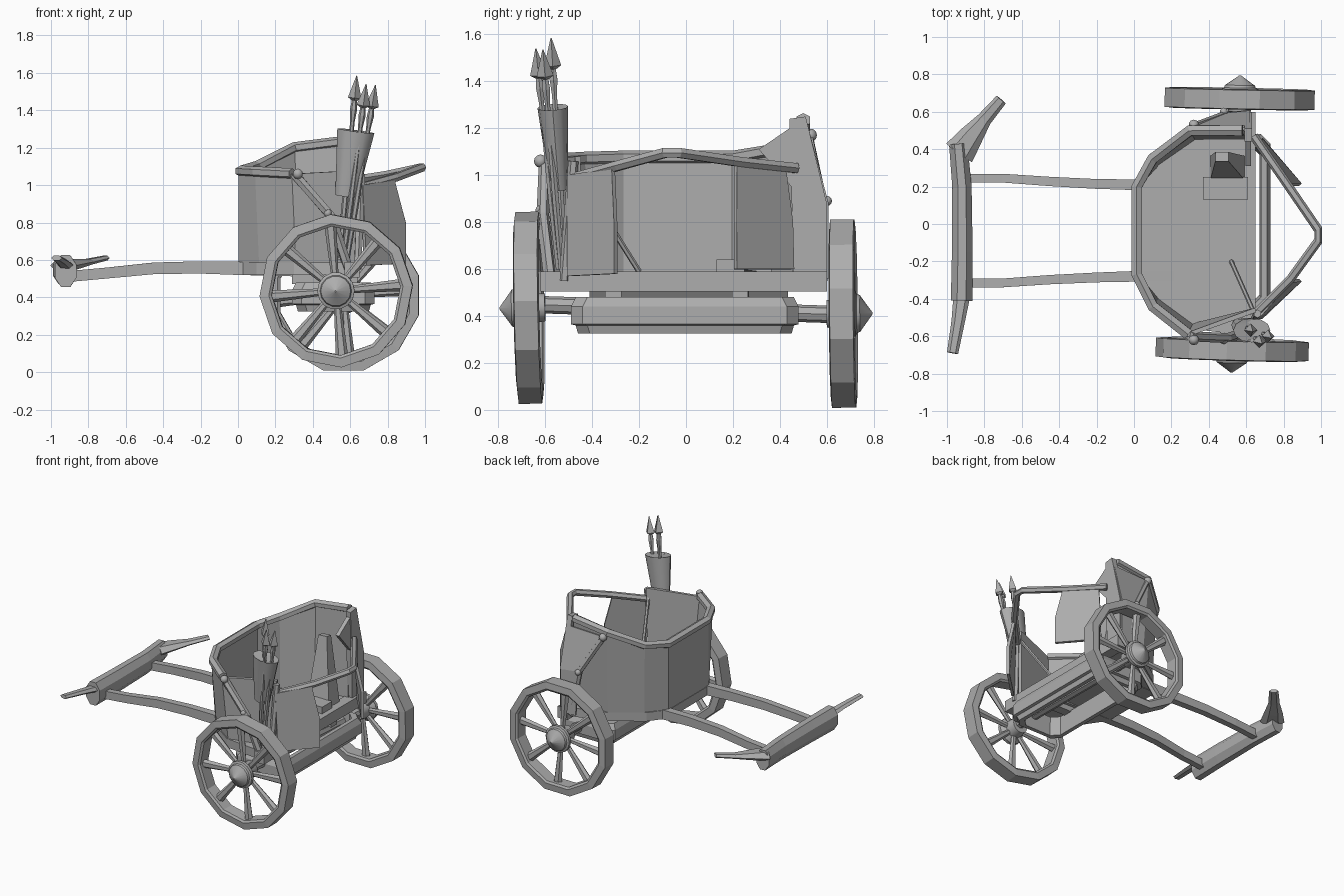
import bpy, bmesh, math
from mathutils import Vector, Matrix

cube = bpy.data.objects.get("Cube")
if cube:
    bpy.data.objects.remove(cube)

grey = bpy.data.materials.new("plain grey")
grey.use_nodes = True
grey.diffuse_color = (0.42, 0.42, 0.42, 1)
grey.node_tree.nodes["Principled BSDF"].inputs["Base Color"].default_value = (0.42, 0.42, 0.42, 1)


def finish(name, bm, smooth=False):
    bmesh.ops.recalc_face_normals(bm, faces=bm.faces)
    mesh = bpy.data.meshes.new(name)
    bm.to_mesh(mesh)
    bm.free()
    mesh.materials.append(grey)
    ob = bpy.data.objects.new(name, mesh)
    bpy.context.collection.objects.link(ob)
    if smooth:
        bpy.ops.object.select_all(action='DESELECT')
        ob.select_set(True)
        bpy.context.view_layer.objects.active = ob
        bpy.ops.object.shade_smooth_by_angle(angle=math.radians(35))
    return ob


def skin(name, loops, closed=False, smooth=False):
    """Join rings of points; a closed skin returns to its first ring, an open one is capped."""
    bm = bmesh.new()
    rings = [[bm.verts.new(p) for p in loop] for loop in loops]
    for a, b in list(zip(rings, rings[1:])) + ([(rings[-1], rings[0])] if closed else []):
        for k in range(len(a)):
            j = (k + 1) % len(a)
            bm.faces.new((a[k], a[j], b[j], b[k]))
    if not closed:
        bm.faces.new(rings[0])
        bm.faces.new(rings[-1])
    return finish(name, bm, smooth)


def tube(name, path, radii, sides=6, squash=1.0, turn=0.0, up=(0, 0, 1), smooth=False):
    """Skin a path; squash scales the section along the up direction."""
    pts = [Vector(p) for p in path]
    if not isinstance(radii, list):
        radii = [radii] * len(pts)
    loops = []
    for i, p in enumerate(pts):
        d = (pts[min(i + 1, len(pts) - 1)] - pts[max(i - 1, 0)]).normalized()
        side = d.cross(Vector(up)).normalized()
        top = side.cross(d) * squash
        angles = [turn + math.tau * k / sides for k in range(sides)]
        loops.append([p + radii[i] * (side * math.cos(a) + top * math.sin(a)) for a in angles])
    return skin(name, loops, smooth=smooth)


def lathe(name, profile, sides, closed=False, phase=0.0, smooth=False):
    """Turn (radius, y) points about the y axis."""
    angles = [phase + math.tau * k / sides for k in range(sides)]
    return skin(name, [[(r * math.cos(a), y, r * math.sin(a)) for a in angles] for r, y in profile], closed, smooth)


def sheet(name, polygons, thickness):
    """Joined flat polygons given a thickness."""
    bm = bmesh.new()
    for poly in polygons:
        bm.faces.new([bm.verts.new(p) for p in poly])
    bmesh.ops.remove_doubles(bm, verts=bm.verts, dist=0.001)
    ob = finish(name, bm)
    mod = ob.modifiers.new("thickness", 'SOLIDIFY')
    mod.thickness = thickness
    mod.offset = 0


def slab(name, outline, z0, z1):
    skin(name, [[(*p, z) for p in outline] for z in (z0, z1)])


def box(name, x0, x1, y0, y1, z0, z1):
    slab(name, [(x0, y0), (x1, y0), (x1, y1), (x0, y1)], z0, z1)


def bead(name, pos, r):
    bm = bmesh.new()
    bmesh.ops.create_uvsphere(bm, u_segments=10, v_segments=6, radius=r, matrix=Matrix.Translation(pos))
    finish(name, bm, True)


# Wheels with spokes and pointed hubs
def wheel(label, pos, out, size, phase, tilt, yaw):
    rim = [(size - 0.065, -0.045), (size - 0.05, -0.055), (size, -0.05),
           (size, 0.05), (size - 0.05, 0.055), (size - 0.065, 0.045)]
    parts = [lathe(label + "_rim", rim, 12, True, phase)]
    for k in range(8):
        a = math.radians(5) + math.tau * k / 8
        d = Vector((math.cos(a), 0, math.sin(a)))
        parts.append(tube(label + "_spoke", [d * 0.05, d * (size - 0.055)], [0.018, 0.033], 6, 0.8, up=(0, 1, 0)))
    hub = [(0.06, -0.07), (0.07, 0.0), (0.1, 0.03), (0.1, 0.052), (0.085, 0.058), (0.08, 0.072), (0.07, 0.078), (0.004, 0.125)]
    parts.append(lathe(label + "_hub", [(r, y * out) for r, y in hub], 14, smooth=True))
    for ob in parts:
        ob.matrix_world = Matrix.Translation(pos) @ Matrix.Rotation(yaw, 4, 'Z') @ Matrix.Rotation(tilt, 4, 'X')


wheel("right_wheel", (0.525, -0.67, 0.435), -1, 0.41, math.radians(4), 0.02, -0.03)
wheel("left_wheel", (0.565, 0.67, 0.41), 1, 0.415, math.radians(15), 0.01, -0.02)
tube("axle", [(0.53, -0.67, 0.45), (0.57, 0.67, 0.405)], 0.037, 8)

# Undercarriage: open chamfered frame around the axle
under = [(0.34, -0.49), (0.68, -0.49), (0.73, -0.44), (0.73, 0.43), (0.68, 0.48), (0.34, 0.48), (0.29, 0.43), (0.29, -0.44)]
section = [(0.03, 0.325), (0.02, 0.36), (0, 0.365), (0, 0.44), (0.02, 0.48), (0.05, 0.48), (0.06, 0.325)]
skin("undercarriage_frame", [[(x - math.copysign(d, x - 0.51), y - math.copysign(d, y), z) for x, y in under]
                             for d, z in section], closed=True)
for y in (-0.31, 0.23):
    box("floor_bearer", 0.29, 0.64, y - 0.035, y + 0.035, 0.47, 0.53)

# Floor and rear beam
floor = [(0.0, 0.2), (0.0, -0.27), (0.1, -0.42), (0.3, -0.56), (0.64, -0.6), (0.64, 0.58), (0.32, 0.48), (0.1, 0.33)]
slab("floor", floor, 0.52, 0.585)
box("cross_beam", 0.57, 0.65, -0.62, 0.6, 0.505, 0.59)

# Body walls: rising on the left side, level on the right, drawn in at the foot of the sides
top = [(0.58, 0.5, 1.235), (0.3, 0.5, 1.2), (0.1, 0.35, 1.1), (0.015, 0.2, 1.075), (0.015, -0.27, 1.075),
       (0.1, -0.44, 1.07), (0.29, -0.59, 1.06)]


def foot(p):
    lean = 0.92 if abs(p[1]) > 0.3 else 1
    return (p[0] + (1 - lean) * 0.3, p[1] * lean, 0.53)


walls = [[foot(a), a, b, foot(b)] for a, b in zip(top, top[1:])]
walls.append([foot(top[-1]), top[-1], (0.65, -0.46, 1.08), (0.64, -0.47, 0.53)])
sheet("body_walls", walls, 0.025)
tube("wall_rim", top, 0.033, 6, 0.9, 0.5)
tube("right_side_strut", [(0.3, -0.6, 1.06), (0.5, -0.61, 0.83), (0.59, -0.58, 0.55)], 0.027, 6)
tube("left_side_strut", [(0.32, 0.52, 1.17), (0.48, 0.58, 0.89), (0.55, 0.58, 0.55)], 0.022, 6)
sheet("left_side_cheek", [[(0.32, 0.52, 1.17), (0.48, 0.585, 0.89), (0.62, 0.6, 0.88), (0.62, 0.52, 1.18)],
                          [(0.48, 0.585, 0.89), (0.5, 0.595, 0.56), (0.62, 0.6, 0.56), (0.62, 0.6, 0.88)]], 0.015)
sheet("left_rear_post", [[(0.61, 0.44, 1.24), (0.61, 0.51, 1.25), (0.61, 0.6, 0.88), (0.61, 0.6, 0.56), (0.61, 0.46, 0.56)]], 0.04)
sheet("left_rear_gusset", [[(0.61, 0.5, 1.24), (0.61, 0.31, 1.11), (0.61, 0.45, 0.95)]], 0.03)
for p in [(0.32, 0.53, 1.17), (0.48, 0.6, 0.89), (0.32, -0.62, 1.06), (0.48, -0.62, 0.85)]:
    bead("rivet", p, 0.028 if p[2] > 1 else 0.022)

# Rear rail and the two hanging panels
tube("rear_rail", [(0.64, 0.47, 1.03), (0.8, 0.24, 1.055), (0.985, -0.03, 1.095), (0.985, -0.09, 1.095),
                   (0.84, -0.29, 1.04), (0.66, -0.47, 0.99)], 0.024, 6)
sheet("left_rear_panel", [[(0.67, 0.42, 1.03), (0.82, 0.21, 1.055), (0.89, 0.21, 0.8), (0.89, 0.21, 0.6),
                           (0.68, 0.455, 0.6), (0.68, 0.45, 0.8)]], 0.02)
sheet("right_rear_panel", [[(0.66, -0.5, 1.0), (0.83, -0.31, 1.03), (0.89, -0.3, 0.8), (0.89, -0.3, 0.58),
                            (0.68, -0.5, 0.57), (0.67, -0.5, 0.8)]], 0.02)
tube("right_rear_post", [(0.66, -0.48, 1.06), (0.64, -0.52, 0.55)], 0.022, 6)

# Draught poles
for y0, y1 in ((0.21, 0.245), (-0.28, -0.315)):
    tube("draught_pole", [(0.6, y0, 0.54), (0.0, y0, 0.555), (-0.2, y0 * 1.02, 0.56), (-0.45, (y0 + y1) / 2, 0.555),
                          (-0.7, y1, 0.53), (-0.92, y1, 0.51)], [0.04, 0.04, 0.037, 0.035, 0.033, 0.033], 4, 1.25, math.pi / 4)

# Yoke with flattened horns
tube("yoke", [(-0.94, 0.43, 0.545), (-0.92, 0.2, 0.54), (-0.918, -0.15, 0.54), (-0.922, -0.41, 0.54)],
     [0.053, 0.056, 0.06, 0.062], 8, 1.5, math.pi / 8)
tube("left_yoke_horn", [(-0.935, 0.38, 0.57), (-0.87, 0.47, 0.58), (-0.8, 0.56, 0.59), (-0.71, 0.665, 0.61)],
     [0.085, 0.065, 0.04, 0.032], 6, 0.45)
tube("right_yoke_horn", [(-0.92, -0.38, 0.57), (-0.94, -0.52, 0.59), (-0.97, -0.69, 0.61)], [0.045, 0.036, 0.03], 6, 0.5)

# Quiver and arrows
tube("quiver", [(0.58, -0.54, 0.94), (0.605, -0.555, 1.12), (0.63, -0.568, 1.29), (0.624, -0.565, 1.26),
                (0.6, -0.55, 1.1)], [0.06, 0.08, 0.1, 0.088, 0.065], 12, 0.65, up=(0, 1, 0), smooth=True)
for tip in [(0.635, -0.575, 1.585), (0.685, -0.64, 1.54), (0.735, -0.61, 1.535)]:
    tip, tail = Vector(tip), Vector((0.56 + (tip[0] - 0.68) * 0.4, -0.53 + (tip[1] + 0.61) * 0.4, 0.6))
    at = lambda f: tail.lerp(tip, f)
    tube("arrow_shaft", [at(0), at(0.3), at(0.75), at(0.82), at(0.9)], [0.014, 0.016, 0.012, 0.019, 0.01], 6, up=(0, 1, 0))
    tube("arrow_head", [at(0.865), at(0.88), at(1)], [0.015, 0.036, 0.002], 4, up=(0, 1, 0))

# Gear stowed on the floor
box("low_chest", 0.37, 0.61, 0.13, 0.25, 0.585, 0.64)
tube("tall_case", [(0.5, 0.3, 0.585), (0.47, 0.36, 1.06)], [0.13, 0.05], 4, 0.7, math.pi / 4, up=(0, 1, 0))
tube("leaning_stick", [(0.52, -0.2, 0.59), (0.64, -0.47, 1.02)], 0.012, 6)
